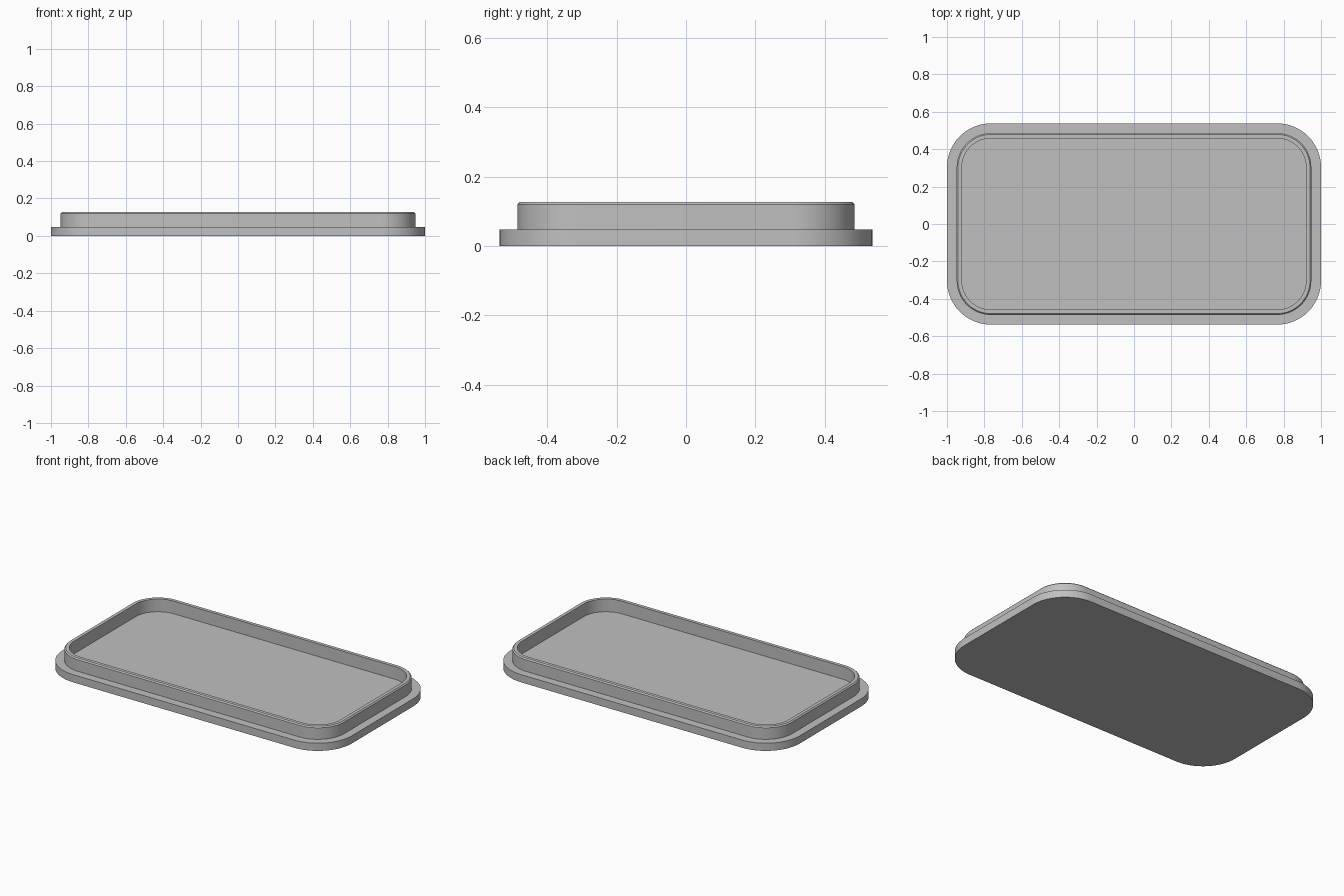
import bpy, bmesh, math

if "Cube" in bpy.data.objects:
    bpy.data.objects.remove(bpy.data.objects["Cube"])

grey = bpy.data.materials.new("light_grey")
grey.use_nodes = True
colour = (0.53, 0.53, 0.53, 1)
grey.diffuse_color = colour
grey.node_tree.nodes["Principled BSDF"].inputs["Base Color"].default_value = colour

CX, CY = 0.765, 0.303   # corner arc centres, shared by every outline
STEPS = 16              # segments per corner


def outline(bm, radius, z):
    """Rounded rectangle of vertices around the shared corner centres."""
    ring = []
    for q, (sx, sy) in enumerate(((1, 1), (-1, 1), (-1, -1), (1, -1))):
        for i in range(STEPS + 1):
            a = math.pi / 2 * (q + i / STEPS)
            ring.append(bm.verts.new((sx * CX + radius * math.cos(a),
                                      sy * CY + radius * math.sin(a), z)))
    return ring


# Wall section from the underside, over the flange and rim, to the tray floor
section = ((0.235, 0), (0.235, 0.048), (0.183, 0.048), (0.183, 0.12),
           (0.176, 0.127), (0.155, 0.127), (0.155, 0.048))

bm = bmesh.new()
rings = [outline(bm, r, z) for r, z in section]
for low, high in zip(rings, rings[1:]):
    for i in range(len(low)):
        j = (i + 1) % len(low)
        bm.faces.new((low[i], low[j], high[j], high[i]))
bm.faces.new(reversed(rings[0]))   # underside
bm.faces.new(rings[-1])            # tray floor

mesh = bpy.data.meshes.new("lid")
bm.to_mesh(mesh)
bm.free()
mesh.materials.append(grey)
lid = bpy.data.objects.new("lid", mesh)
bpy.context.collection.objects.link(lid)

# Smooth corners, crisp edges
bpy.context.view_layer.objects.active = lid
lid.select_set(True)
bpy.ops.object.shade_smooth_by_angle(angle=math.radians(30))
